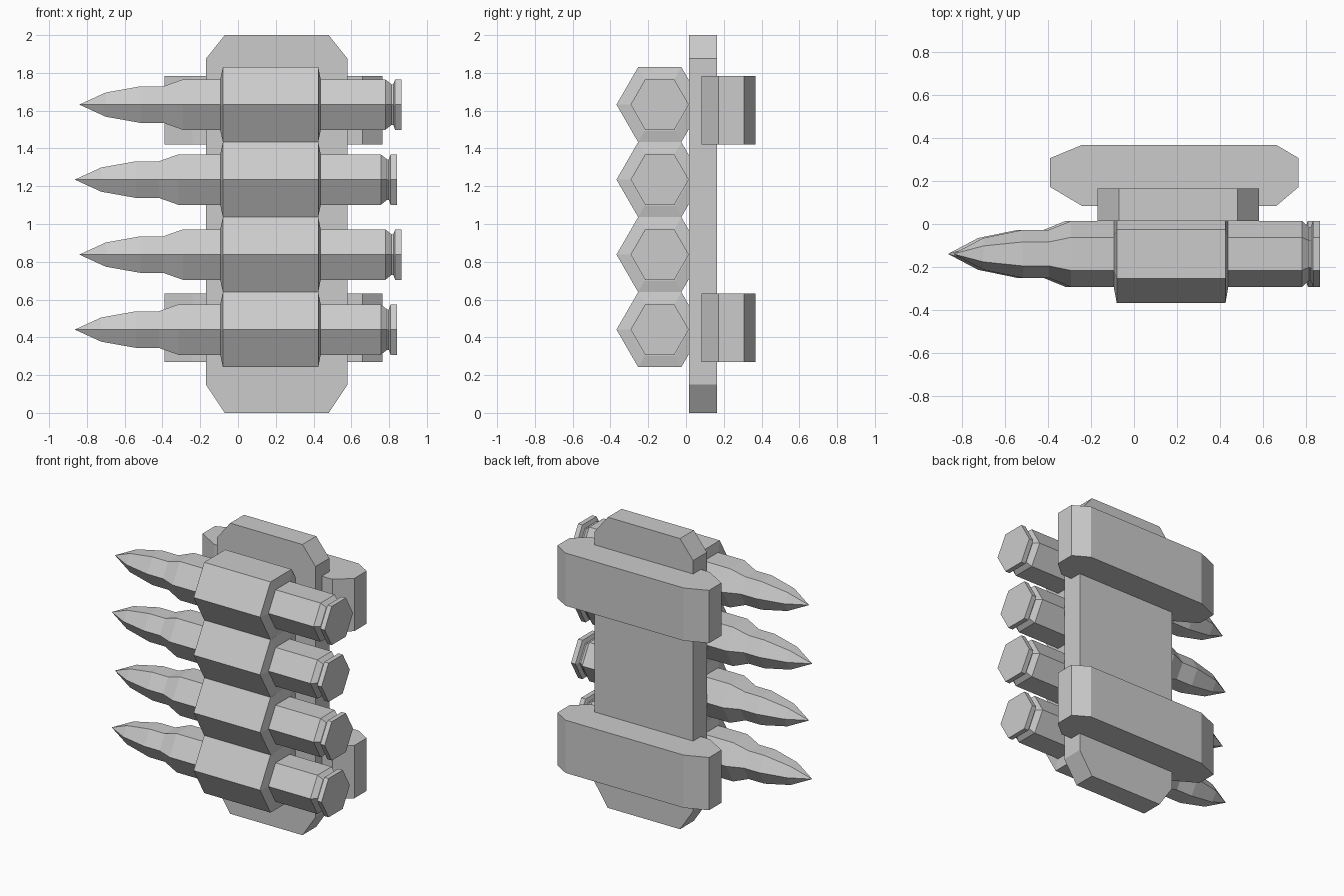
import bpy, bmesh
from math import cos, sin, pi
from mathutils import Vector

if "Cube" in bpy.data.objects:
    bpy.data.objects.remove(bpy.data.objects["Cube"])


def make_object(name, bm):
    bmesh.ops.recalc_face_normals(bm, faces=bm.faces)
    mesh = bpy.data.meshes.new(name)
    bm.to_mesh(mesh)
    bm.free()
    obj = bpy.data.objects.new(name, mesh)
    bpy.context.collection.objects.link(obj)
    return obj


def prism(name, points, extrusion):
    bm = bmesh.new()
    face = bm.faces.new([bm.verts.new(p) for p in points])
    result = bmesh.ops.extrude_face_region(bm, geom=[face], use_keep_orig=True)
    verts = [g for g in result["geom"] if isinstance(g, bmesh.types.BMVert)]
    bmesh.ops.translate(bm, verts=verts, vec=Vector(extrusion))
    return make_object(name, bm)


def hex_lathe(name, profile, location):
    """Six-sided turned shape along x from (x, radius) pairs; radius 0 is a tip."""
    bm = bmesh.new()
    rings = []
    for x, r in profile:
        count = 6 if r else 1
        rings.append([bm.verts.new((x, r * cos(k * pi / 3), r * sin(k * pi / 3)))
                      for k in range(count)])
    for a, b in zip(rings, rings[1:]):
        for k in range(6):
            j = (k + 1) % 6
            if len(a) == 1:
                bm.faces.new((a[0], b[k], b[j]))
            else:
                bm.faces.new((a[k], a[j], b[j], b[k]))
    for ring in (rings[0], rings[-1]):
        if len(ring) > 1:
            bm.faces.new(ring)
    obj = make_object(name, bm)
    obj.location = location
    return obj


# Backing plate with cut corners
plate = [(-.07, 0), (.48, 0), (.58, .15), (.58, 1.875),
         (.48, 2), (-.07, 2), (-.17, 1.875), (-.17, .15)]
prism("backing_plate", [(x, .015, z) for x, z in plate], (0, .15, 0))

# Two chamfered mounting straps behind the plate
strap = [(-.24, .083), (.66, .083), (.765, .172), (.765, .306),
         (.66, .368), (-.24, .368), (-.39, .306), (-.39, .172)]
for label, z in (("lower", .27), ("upper", 1.42)):
    prism(label + "_strap", [(x, y, z) for x, y in strap], (0, 0, .363))

# Cartridges held in hexagonal loops, every other one slid sideways
cartridge = [(-.84, 0), (-.70, .074), (-.515, .112), (-.395, .112), (-.292, .154),
             (.78, .154), (.813, .124), (.822, .124), (.832, .154), (.865, .154)]
loop = [(-.093, .16), (-.08, .229), (.425, .229), (.437, .16)]
for i in range(4):
    z = .441 + .397 * i
    shift = -.024 if i % 2 == 0 else 0
    hex_lathe(f"cartridge_{i + 1}", cartridge, (shift, -.139, z))
    hex_lathe(f"holder_loop_{i + 1}", loop, (0, -.139, z))
